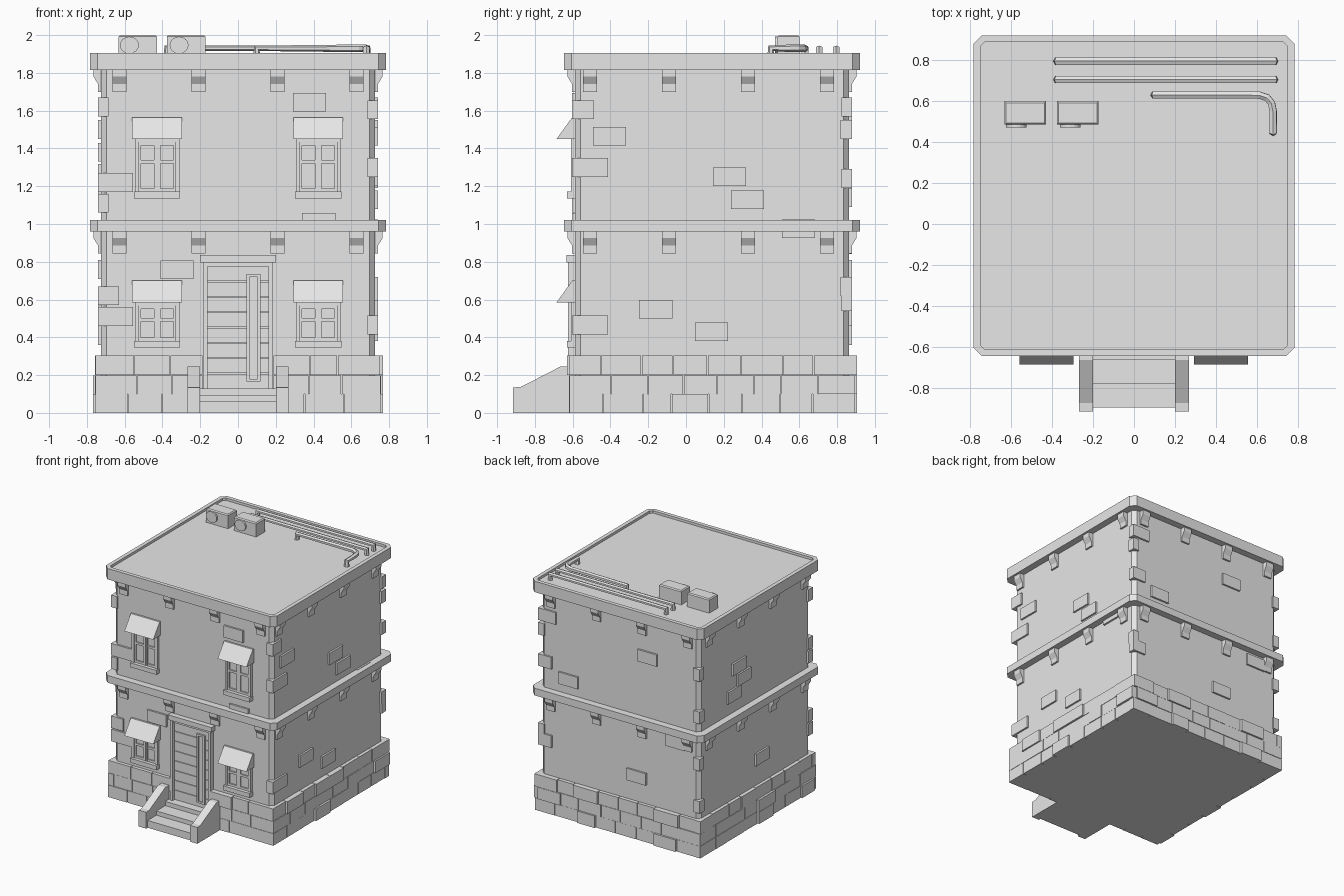
import bpy, bmesh, math, random
from mathutils import Matrix, Vector

if "Cube" in bpy.data.objects:
    bpy.data.objects.remove(bpy.data.objects["Cube"])

random.seed(4)
CY, W = 0.1375, 0.725            # building centre in y, wall half width
grey = bpy.data.materials.new("plain grey")
grey.diffuse_color = (0.8, 0.8, 0.8, 1)
grey.use_nodes = True
grey.node_tree.nodes["Principled BSDF"].inputs["Base Color"].default_value = grey.diffuse_color


def finish(name, bm):
    bmesh.ops.recalc_face_normals(bm, faces=bm.faces[:])
    me = bpy.data.meshes.new(name)
    bm.to_mesh(me)
    bm.free()
    me.materials.append(grey)
    ob = bpy.data.objects.new(name, me)
    bpy.context.collection.objects.link(ob)
    return ob


def prism(bm, pts, vec, mat=Matrix()):
    a = [bm.verts.new(mat @ Vector(p)) for p in pts]
    b = [bm.verts.new(mat @ (Vector(p) + Vector(vec))) for p in pts]
    n = len(a)
    bm.faces.new(a)
    top = bm.faces.new(b)
    for i in range(n):
        bm.faces.new((a[i], a[(i + 1) % n], b[(i + 1) % n], b[i]))
    return top


def box(bm, x0, x1, y0, y1, z0, z1, mat=Matrix()):
    prism(bm, [(x0, y0, z0), (x1, y0, z0), (x1, y1, z0), (x0, y1, z0)], (0, 0, z1 - z0), mat)


def slab(bm, r, c, z0, z1):
    # square with chamfered corners
    pts = [(-r + c, -r), (r - c, -r), (r, -r + c), (r, r - c),
           (r - c, r), (-r + c, r), (-r, r - c), (-r, -r + c)]
    return prism(bm, [(x, y + CY, z0) for x, y in pts], (0, 0, z1 - z0))


# local frame of each side: x along the wall, -y outward, wall face at y = -W
SIDES = [Matrix.Translation((0, CY, 0)) @ Matrix.Rotation(i * math.pi / 2, 4, 'Z') for i in range(4)]
FRONT, RIGHT, BACK, LEFT = SIDES

# walls
bm = bmesh.new()
slab(bm, W, 0.03, 0, 1.83)
finish("walls", bm)

# floor band and roof cornice with a sunken roof deck
bm = bmesh.new()
slab(bm, 0.783, 0.04, 0.96, 1.02)
finish("floor_band", bm)
bm = bmesh.new()
top = slab(bm, 0.783, 0.04, 1.815, 1.905)
bmesh.ops.recalc_face_normals(bm, faces=bm.faces[:])
bmesh.ops.inset_region(bm, faces=[top], thickness=0.035)
deck = bmesh.ops.extrude_face_region(bm, geom=[top])
bmesh.ops.translate(bm, vec=(0, 0, -0.02), verts=[v for v in deck["geom"] if isinstance(v, bmesh.types.BMVert)])
if top.is_valid:
    bm.faces.remove(top)
finish("roof_cornice", bm)

# brackets under both bands
bm = bmesh.new()
for i, m in enumerate(SIDES):
    shift = (0, -0.018, 0, 0.018)[i]
    for z in (0.96, 1.815):
        for u in (-0.627, -0.209, 0.209, 0.627):
            prof = [(0.01, 0), (-0.04, 0), (-0.04, -0.035), (-0.015, -0.075), (-0.015, -0.115), (0.01, -0.115)]
            prism(bm, [(u + shift - 0.037, -W + v, z + h) for v, h in prof], (0.074, 0, 0), m)
finish("brackets", bm)

# stone base: three courses of uneven blocks, open at the door
bm = bmesh.new()
for i, m in enumerate(SIDES):
    for row in range(3):
        lo, hi = (-0.757, 0.727) if row % 2 == 0 else (-0.727, 0.757)
        spans = [(lo, -0.185), (0.185, hi)] if i == 0 and row else [(lo, hi)]
        for s0, s1 in spans:
            n = max(1, round((s1 - s0) / 0.175))
            cuts = [s0] + [s0 + (s1 - s0) * (k + random.uniform(-0.12, 0.12)) / n for k in range(1, n)] + [s1]
            for a, b in zip(cuts, cuts[1:]):
                out = 0.042 if random.random() < 0.15 else random.uniform(0.026, 0.032)
                box(bm, a + 0.002, b - 0.002, -W - out, -W + 0.02,
                    row * 0.1 + 0.001 * (row > 0), row * 0.1 + 0.099 + 0.004 * (row == 2), m)
finish("stone_base", bm)

# loose wall bricks: (start along wall, bottom height), each 0.175 x 0.1
bm = bmesh.new()
BRICKS = [
    (FRONT, [(0.29, 1.595), (0.34, 0.96), (-0.41, 0.71)]),
    (RIGHT, [(-0.63, 1.415), (0.005, 1.2), (0.10, 1.08), (0.37, 0.925), (-0.385, 0.5), (-0.09, 0.38)]),
    (BACK, [(0.17, 1.47), (-0.555, 1.09), (0.07, 0.46), (0.42, 0.84)]),
    (LEFT, [(-0.30, 1.33), (-0.24, 1.22), (-0.365, 1.12), (0.0, 0.47)]),
]
for m, spots in BRICKS:
    for u, z in spots:
        box(bm, u, u + 0.175, -W - 0.015, -W + 0.02, z, z + 0.098, m)
finish("wall_bricks", bm)

# corner bricks wrapping the chamfers: (end of wall, length, bottom height)
bm = bmesh.new()
CORNERS = [
    (FRONT, [(-1, 0.185, 1.17), (-1, 0.11, 0.57), (-1, 0.185, 0.46)]),
    (RIGHT, [(-1, 0.115, 1.555), (-1, 0.19, 1.25), (-1, 0.19, 0.415), (1, 0.06, 1.45), (1, 0.06, 0.62)]),
    (BACK, [(-1, 0.12, 1.19), (-1, 0.12, 0.54), (1, 0.06, 1.45), (1, 0.06, 0.71), (-1, 0.16, 1.57)]),
    (LEFT, [(1, 0.06, 1.57), (-1, 0.06, 1.1), (1, 0.06, 1.06), (-1, 0.06, 0.36)]),
]
for m, spots in CORNERS:
    for s, length, z in spots:
        a, b = sorted((s * 0.74, s * (0.74 - length)))
        box(bm, a, b, -W - 0.015, -W + 0.04, z, z + 0.1, m)
finish("corner_bricks", bm)


# windows with sashes, sill and awning
def window(name, x, z0, z1):
    f = -W + 0.01
    bm = bmesh.new()
    for s in (-1, 1):
        a, b = sorted((s * 0.118, s * 0.098))
        box(bm, x + a, x + b, -W - 0.022, f, z0, z1 + 0.06, FRONT)           # jambs
        for e, w in ((0.006, 0.012), (0.086, 0.012)):                       # sash stiles
            a, b = sorted((s * e, s * (e + w)))
            box(bm, x + a, x + b, -W - 0.014, f, z0, z1, FRONT)
        mid = z0 + (z1 - z0) * 0.62
        for zc in (z0 + 0.045, mid, z1 - 0.025):                            # sash rails
            a, b = sorted((s * 0.018, s * 0.086))
            box(bm, x + a, x + b, -W - 0.013, f, zc - 0.009, zc + 0.009, FRONT)
    box(bm, x - 0.006, x + 0.006, -W - 0.018, f, z0, z1, FRONT)             # centre post
    box(bm, x - 0.1, x + 0.1, -W - 0.016, f, z1 - 0.016, z1 + 0.03, FRONT)  # head
    box(bm, x - 0.098, x + 0.098, -W - 0.003, f, z0, z1, FRONT)             # glass
    box(bm, x - 0.122, x + 0.122, -W - 0.042, f, z0, z0 + 0.036, FRONT)     # sill
    finish(name, bm)
    bm = bmesh.new()
    prism(bm, [(x - 0.132, -W + 0.005, z1 + 0.115), (x - 0.132, -W - 0.015, z1 + 0.115),
               (x - 0.132, -W - 0.098, z1), (x - 0.132, -W + 0.005, z1)], (0.264, 0, 0), FRONT)
    finish(name + "_awning", bm)


for side, x in (("left", -0.428), ("right", 0.425)):
    window("upper_window_" + side, x, 1.135, 1.45)
    window("lower_window_" + side, x, 0.345, 0.585)

# door surround
bm = bmesh.new()
for s in (-1, 1):
    a, b = sorted((s * 0.185, s * 0.162))
    box(bm, a, b, -W - 0.036, -W + 0.01, 0.1, 0.8, FRONT)
box(bm, -0.165, 0.165, -W - 0.03, -W + 0.01, 0.775, 0.8, FRONT)
box(bm, -0.2, 0.2, -W - 0.045, -W + 0.01, 0.795, 0.835, FRONT)
finish("door_surround", bm)

# planked door with a tall side panel
bm = bmesh.new()
for k in range(8):
    z = 0.13 + k * 0.081
    box(bm, -0.162, 0.162, -W - 0.008, -W + 0.01, z, z + 0.077, FRONT)
box(bm, 0.045, 0.062, -W - 0.022, -W, 0.165, 0.735, FRONT)
box(bm, 0.103, 0.12, -W - 0.022, -W, 0.165, 0.735, FRONT)
for z in (0.165, 0.72):
    box(bm, 0.062, 0.103, -W - 0.022, -W, z, z + 0.015, FRONT)
box(bm, 0.062, 0.103, -W - 0.013, -W, 0.18, 0.72, FRONT)
finish("door", bm)

# front steps and sloping cheek walls
bm = bmesh.new()
for y, z in ((-0.895, 0.06), (-0.78, 0.095), (-0.665, 0.13)):
    box(bm, -0.205, 0.205, y, -0.58, 0, z)
finish("front_steps", bm)
bm = bmesh.new()
cheek = [(-0.915, 0), (-0.915, 0.135), (-0.875, 0.137), (-0.665, 0.245), (-0.58, 0.245), (-0.58, 0)]
for x in (-0.268, 0.2):
    prism(bm, [(x, y, z) for y, z in cheek], (0.068, 0, 0))
finish("step_cheeks", bm)

# rooftop cooling units with round fans
for i, (x0, x1, fx) in enumerate(((-0.633, -0.43, -0.575), (-0.377, -0.173, -0.312))):
    bm = bmesh.new()
    box(bm, x0, x1, 0.485, 0.6, 1.88, 2.0)
    edges = [e for e in bm.edges if all(v.co.z > 1.99 for v in e.verts)]
    bmesh.ops.bevel(bm, geom=edges, offset=0.008, segments=1, affect='EDGES')
    ring = [(fx + 0.05 * math.cos(t * math.pi / 8), 0.486, 1.947 + 0.045 * math.sin(t * math.pi / 8)) for t in range(16)]
    prism(bm, ring, (0, -0.014, 0))
    finish("cooling_unit_%d" % (i + 1), bm)


# roof pipes, turned down into the deck at their ends
def pipe(name, path):
    pts = [(*path[0], 1.88), (*path[0], 1.93)] + [(x, y, 1.93) for x, y in path[1:-1]]
    pts += [(*path[-1], 1.93), (*path[-1], 1.88)]
    cu = bpy.data.curves.new(name, 'CURVE')
    cu.dimensions = '3D'
    cu.bevel_depth = 0.02
    cu.bevel_resolution = 1
    cu.use_fill_caps = True
    sp = cu.splines.new('POLY')
    sp.points.add(len(pts) - 1)
    for p, co in zip(sp.points, pts):
        p.co = (*co, 1)
    cu.materials.append(grey)
    ob = bpy.data.objects.new(name, cu)
    bpy.context.collection.objects.link(ob)
    bpy.ops.object.select_all(action='DESELECT')
    ob.select_set(True)
    bpy.context.view_layer.objects.active = ob
    bpy.ops.object.convert(target='MESH')
    bpy.ops.object.shade_flat()


pipe("back_pipe", [(-0.375, 0.795), (0.685, 0.795)])
pipe("middle_pipe", [(-0.375, 0.705), (0.685, 0.705)])
pipe("bent_pipe", [(0.1, 0.63), (0.61, 0.63), (0.65, 0.617), (0.672, 0.59), (0.68, 0.55), (0.68, 0.45)])
